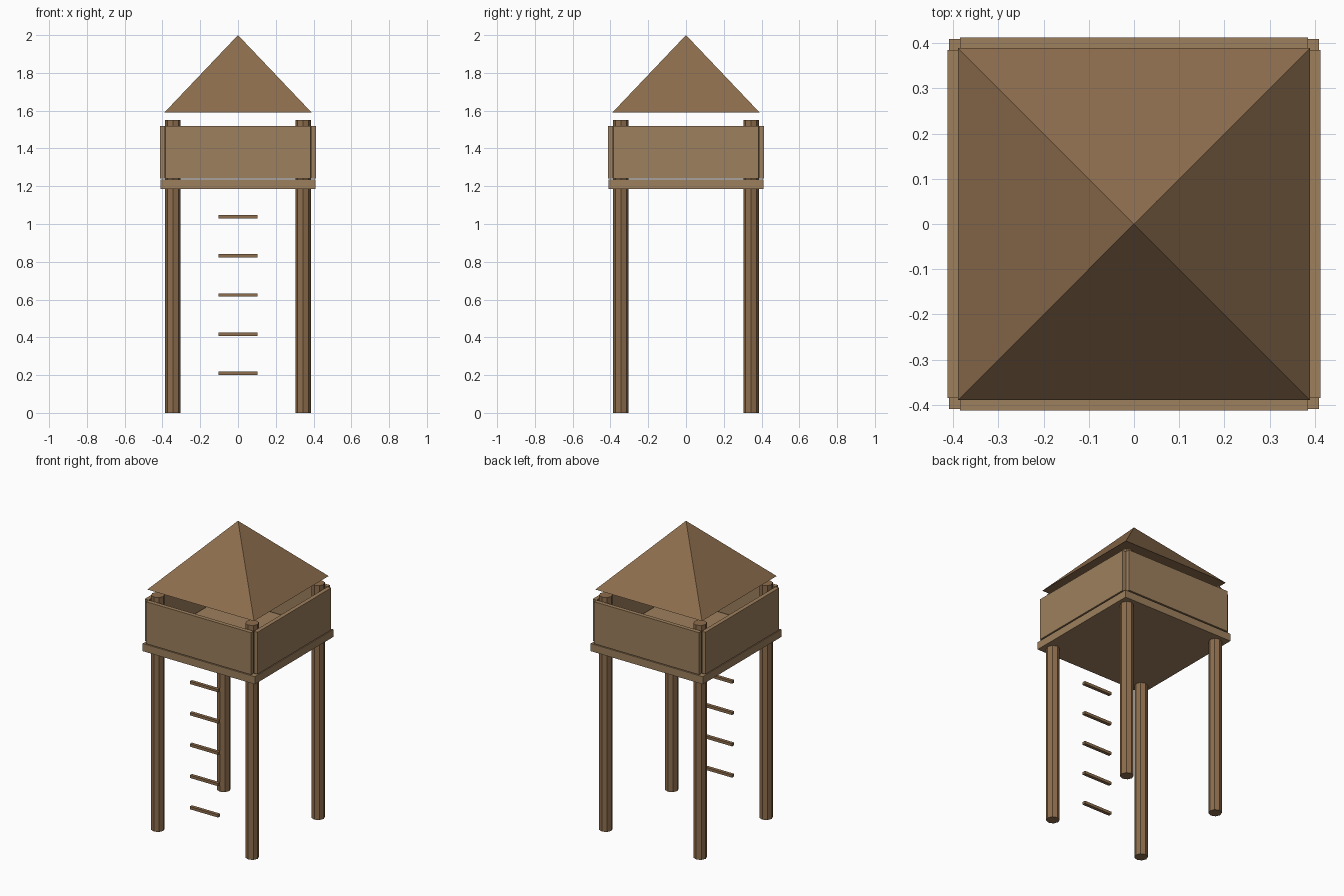
import bpy
from math import radians, sqrt

if "Cube" in bpy.data.objects:
    bpy.data.objects.remove(bpy.data.objects["Cube"])


def material(name, rgb):
    m = bpy.data.materials.new(name)
    m.diffuse_color = (*rgb, 1)
    m.use_nodes = True
    m.node_tree.nodes["Principled BSDF"].inputs["Base Color"].default_value = m.diffuse_color
    return m


WOOD = material("post_wood", (0.27, 0.155, 0.075))
PLANK = material("plank_wood", (0.34, 0.215, 0.11))
ROOF = material("roof_wood", (0.27, 0.155, 0.075))


def finish(name, mat):
    ob = bpy.context.object
    ob.name = name
    ob.data.materials.append(mat)
    return ob


def box(name, centre, size, mat):
    bpy.ops.mesh.primitive_cube_add(size=1, location=centre)
    ob = finish(name, mat)
    ob.scale = size
    bpy.ops.object.transform_apply(location=False, rotation=False, scale=True)
    return ob


# four octagonal posts
for sx, side in ((-1, "left"), (1, "right")):
    for sy, end in ((-1, "front"), (1, "back")):
        bpy.ops.mesh.primitive_cylinder_add(vertices=8, radius=0.041, depth=1.55,
                                            location=(sx * 0.345, sy * 0.345, 0.775))
        finish(f"{end}_{side}_post", WOOD)

# platform floor
box("floor", (0, 0, 1.21), (0.82, 0.82, 0.05), PLANK)

# parapet walls, stopping short of the corners
for s, fb, lr in ((-1, "front", "left"), (1, "back", "right")):
    box(f"{fb}_wall", (0, s * 0.399, 1.381), (0.77, 0.027, 0.278), PLANK)
    box(f"{lr}_wall", (s * 0.399, 0, 1.381), (0.027, 0.77, 0.278), PLANK)

# ladder rungs at the front
for i in range(5):
    box(f"rung_{i + 1}", (0, -0.345, 0.21 + i * 0.207), (0.207, 0.022, 0.018), WOOD)

# pyramid roof
bpy.ops.mesh.primitive_cone_add(vertices=4, radius1=0.39 * sqrt(2), radius2=0, depth=0.41,
                                location=(0, 0, 1.795), rotation=(0, 0, radians(45)))
finish("roof", ROOF)
